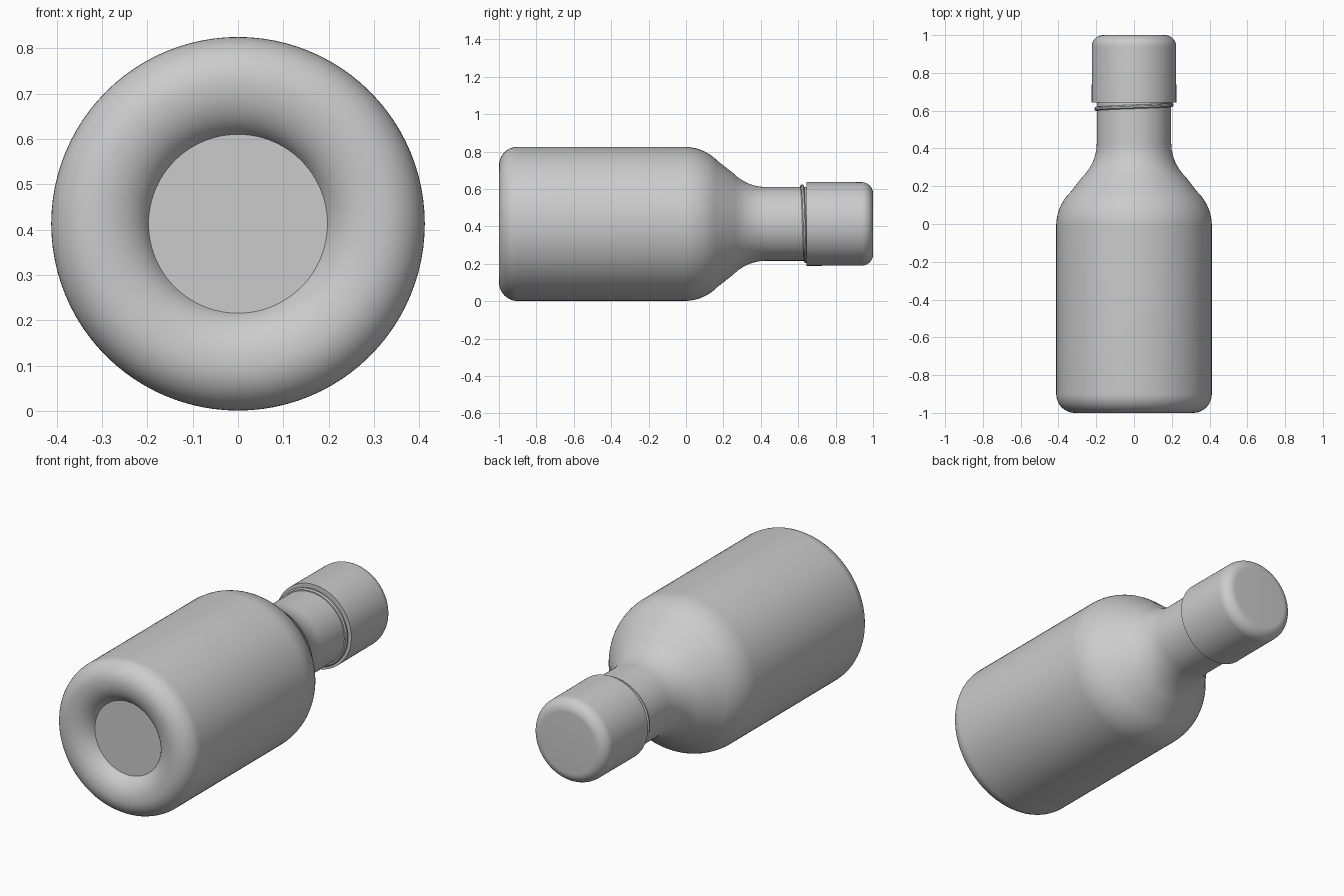
import bpy, bmesh
from math import sin, cos, pi, radians

if "Cube" in bpy.data.objects:
    bpy.data.objects.remove(bpy.data.objects["Cube"])

AXIS_Z = 0.413   # height of the bottle's lying axis
SIDES = 96

grey = bpy.data.materials.new("plain grey")
grey.use_nodes = True
colour = (0.6, 0.6, 0.6, 1)
grey.diffuse_color = colour
grey.node_tree.nodes["Principled BSDF"].inputs["Base Color"].default_value = colour


def arc(y, r, radius, start, end, steps=12):
    """Profile points on a circle; 0 degrees points outward, 90 to the back."""
    angles = [radians(start + (end - start) * i / steps) for i in range(steps + 1)]
    return [(y + radius * sin(a), r + radius * cos(a)) for a in angles]


def finish(obj):
    bpy.ops.object.select_all(action='DESELECT')
    obj.select_set(True)
    bpy.context.view_layer.objects.active = obj
    bpy.ops.object.shade_smooth_by_angle(angle=radians(35))


def lathe(name, profile):
    """Turn a (y, radius) profile round the y axis and close both ends."""
    bm = bmesh.new()
    rings = []
    for y, r in profile:
        rings.append([bm.verts.new((r * cos(2 * pi * i / SIDES), y,
                                    AXIS_Z + r * sin(2 * pi * i / SIDES)))
                      for i in range(SIDES)])
    for a, b in zip(rings, rings[1:]):
        for i in range(SIDES):
            j = (i + 1) % SIDES
            bm.faces.new((a[i], a[j], b[j], b[i]))
    bm.faces.new(rings[0])
    bm.faces.new(rings[-1])
    bmesh.ops.recalc_face_normals(bm, faces=bm.faces)
    mesh = bpy.data.meshes.new(name)
    bm.to_mesh(mesh)
    bm.free()
    mesh.materials.append(grey)
    obj = bpy.data.objects.new(name, mesh)
    bpy.context.collection.objects.link(obj)
    finish(obj)


# Bottle: recessed base, rounded heel, straight body, shoulder, neck
recess = [(-0.9 - 0.1 * cos(radians(t)), 0.31 - 0.12 * sin(radians(t)))
          for t in range(70, 0, -7)]
heel = arc(-0.9, 0.312, 0.1, -90, 0)
shoulder = arc(-0.01, 0.162, 0.25, 0, 46)
throat = [(y, r) for y, r in arc(0.43, 0.447, 0.25, 226, 180)]
lathe("bottle", recess + heel + shoulder + throat + [(0.9, 0.197)])

# Screw cap with a rounded top edge
lathe("cap", [(0.643, 0.19), (0.643, 0.224)] + arc(0.94, 0.163, 0.06, 0, 90))

# Screw thread: starts on the right side, climbs over the top and under the cap
curve = bpy.data.curves.new("neck_thread", 'CURVE')
curve.dimensions = '3D'
curve.bevel_depth = 0.011
curve.bevel_resolution = 2
curve.use_fill_caps = True
spline = curve.splines.new('POLY')
STEPS = 90
spline.points.add(STEPS)
for i, point in enumerate(spline.points):
    turn = 1.25 * i / STEPS
    a = radians(190) - 2 * pi * turn
    point.co = (0.2 * cos(a), 0.608 + 0.045 * turn, AXIS_Z + 0.2 * sin(a), 1)
thread = bpy.data.objects.new("neck_thread", curve)
bpy.context.collection.objects.link(thread)
curve.materials.append(grey)
bpy.ops.object.select_all(action='DESELECT')
thread.select_set(True)
bpy.context.view_layer.objects.active = thread
bpy.ops.object.convert(target='MESH')
finish(bpy.context.view_layer.objects.active)
